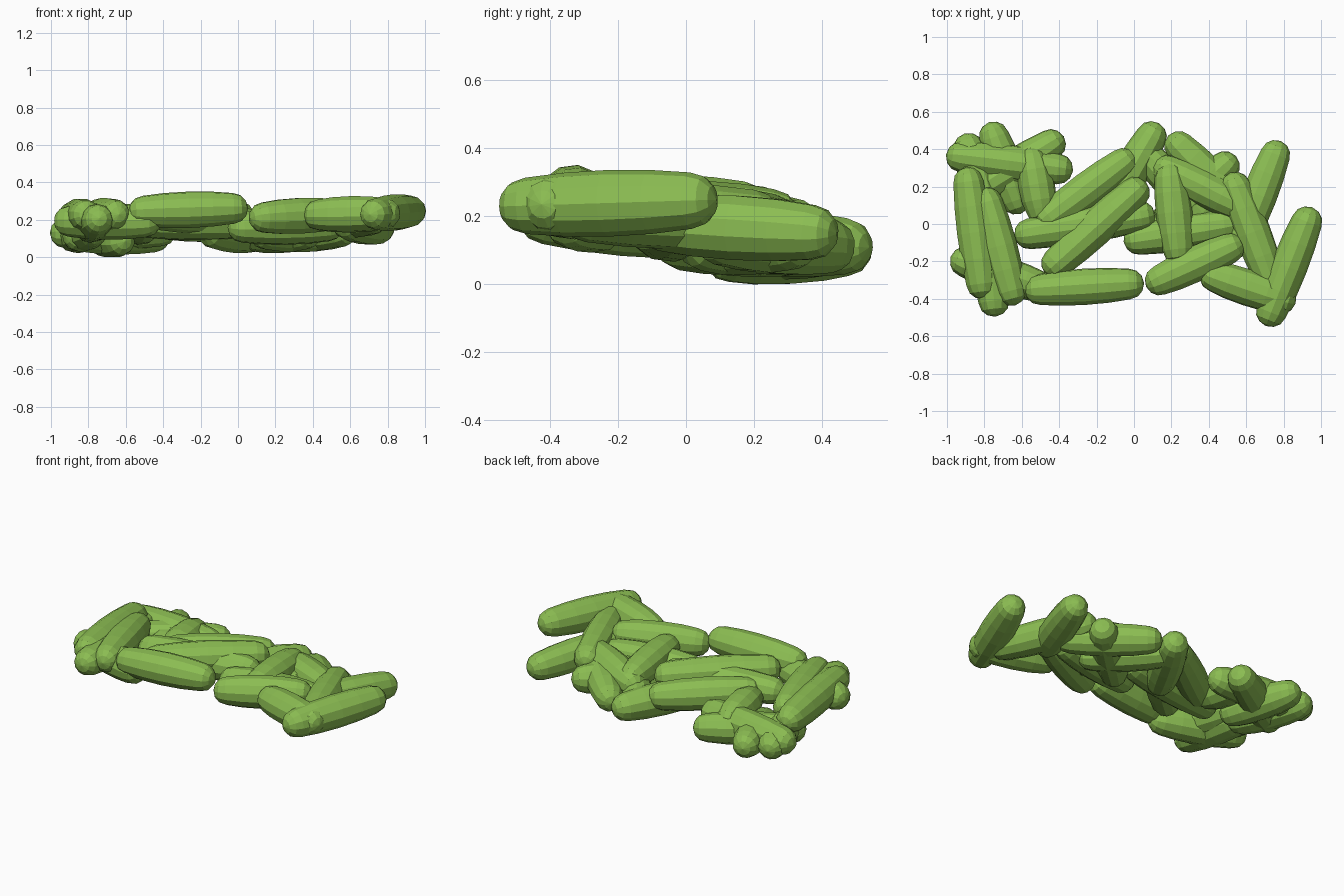
import bpy, bmesh, math
from mathutils import Vector

if "Cube" in bpy.data.objects:
    bpy.data.objects.remove(bpy.data.objects["Cube"])

green = bpy.data.materials.new("cucumber green")
green.diffuse_color = (0.26, 0.51, 0.085, 1)
green.use_nodes = True
green.node_tree.nodes["Principled BSDF"].inputs["Base Color"].default_value = green.diffuse_color

SIDES = 12
MID = 0.098      # radius at the belly
parts = []


def cucumber(name, a, b, roll=0.0):
    """Faceted, slightly bulging rod with blunt round ends, from tip a to tip b."""
    a, b = Vector(a), Vector(b)
    length = (b - a).length
    d = (b - a).normalized()
    u = d.cross(Vector((0, 0, 1))).normalized()
    v = u.cross(d)
    half = length / 2
    # half profile: (distance from tip, radius)
    prof = [(0.012, 0.042), (0.038, 0.07), (0.08, 0.083),
            (half * 0.6, MID - 0.004)]
    prof += [(half, MID)] + [(length - t, r) for t, r in reversed(prof)]
    bm = bmesh.new()
    rings = []
    for t, r in prof:
        ring = []
        for i in range(SIDES):
            ang = 2 * math.pi * i / SIDES + roll
            ring.append(bm.verts.new(a + d * t + (u * math.cos(ang) + v * math.sin(ang)) * r))
        rings.append(ring)
    for r0, r1 in zip(rings, rings[1:]):
        for i in range(SIDES):
            j = (i + 1) % SIDES
            bm.faces.new((r0[i], r0[j], r1[j], r1[i]))
    for tip, ring in ((a, rings[0]), (b, rings[-1])):
        p = bm.verts.new(tip)
        for i in range(SIDES):
            bm.faces.new((p, ring[i], ring[(i + 1) % SIDES]))
    bmesh.ops.recalc_face_normals(bm, faces=bm.faces)
    me = bpy.data.meshes.new(name)
    bm.to_mesh(me)
    bm.free()
    me.materials.append(green)
    ob = bpy.data.objects.new(name, me)
    bpy.context.collection.objects.link(ob)
    parts.append(ob)


# tip to tip positions, by area of the pile
layout = {
    "front_cucumber": [
        ((-0.58, -0.35, 0.25), (0.06, -0.31, 0.27)),
        ((0.07, -0.33, 0.215), (0.59, -0.09, 0.24)),
        ((0.36, -0.25, 0.23), (0.87, -0.42, 0.242)),
    ],
    "right_cucumber": [
        ((0.71, -0.54, 0.235), (0.96, 0.095, 0.255)),
        ((0.52, 0.28, 0.20), (0.76, -0.36, 0.215)),
        ((0.79, 0.45, 0.155), (0.56, -0.14, 0.19)),
    ],
    "middle_cucumber": [
        ((-0.05, -0.09, 0.165), (0.57, 0.01, 0.175)),
        ((0.19, 0.34, 0.20), (0.25, -0.21, 0.225)),
        ((0.11, 0.33, 0.17), (0.63, 0.07, 0.20)),
        ((0.19, 0.48, 0.115), (0.62, 0.05, 0.15)),
        ((0.55, 0.37, 0.13), (0.09, -0.06, 0.13)),
        ((0.14, 0.545, 0.115), (-0.17, 0.01, 0.14)),
        ((0.03, 0.42, 0.12), (0.42, 0.0, 0.13)),
        ((0.01, 0.38, 0.17), (-0.51, -0.01, 0.20)),
        ((-0.635, -0.06, 0.20), (0.12, 0.06, 0.19)),
        ((0.07, 0.23, 0.225), (-0.47, -0.26, 0.235)),
    ],
    "left_cucumber": [
        ((-1.0, 0.375, 0.135), (-0.32, 0.29, 0.15)),
        ((-0.77, 0.55, 0.115), (-0.60, 0.06, 0.09)),
        ((-0.37, 0.475, 0.115), (-0.92, 0.13, 0.12)),
        ((-0.90, 0.49, 0.11), (-0.75, -0.05, 0.15)),
        ((-0.55, 0.42, 0.16), (-0.48, 0.01, 0.18)),
        ((-0.89, 0.31, 0.21), (-0.80, -0.395, 0.235)),
        ((-0.80, 0.20, 0.215), (-0.63, -0.43, 0.235)),
        ((-0.735, -0.49, 0.215), (-0.80, 0.14, 0.16)),
        ((-0.975, -0.17, 0.20), (-0.41, -0.36, 0.195)),
    ],
}
n = 0
for name, rods in layout.items():
    for a, b in rods:
        n += 1
        cucumber(name, a, b, roll=0.13 * n)

# rest the pile on the floor, centred
pts = [v.co for o in parts for v in o.data.vertices]
lo = [min(p[k] for p in pts) for k in range(3)]
hi = [max(p[k] for p in pts) for k in range(3)]
shift = Vector((-(lo[0] + hi[0]) / 2, -(lo[1] + hi[1]) / 2, -lo[2]))
for o in parts:
    for vert in o.data.vertices:
        vert.co += shift
